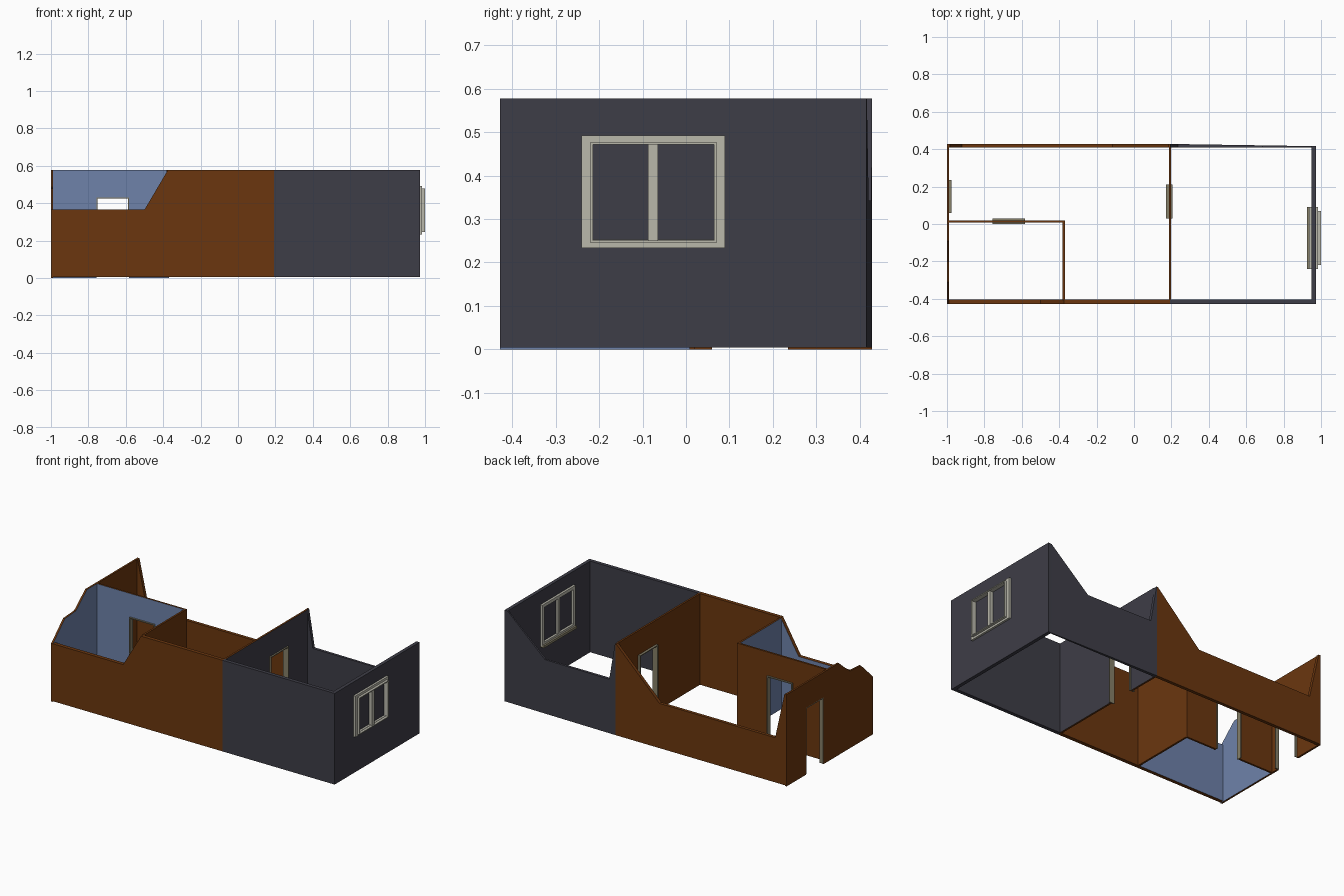
import bpy, bmesh
from mathutils import Vector

if "Cube" in bpy.data.objects:
    bpy.data.objects.remove(bpy.data.objects["Cube"])


def material(name, rgb):
    m = bpy.data.materials.new(name)
    m.diffuse_color = (*rgb, 1)
    m.use_nodes = True
    m.node_tree.nodes["Principled BSDF"].inputs["Base Color"].default_value = m.diffuse_color
    return m


BROWN = material("brown_plaster", (0.147, 0.037, 0.0045))
GREY = material("dark_grey_plaster", (0.048, 0.047, 0.063))
BLUE = material("blue_plaster", (0.156, 0.223, 0.402))
CREAM = material("cream_frame", (0.49, 0.48, 0.41))
TAN = material("tan_trim", (0.24, 0.215, 0.14))
TOP = 0.577


def finish(name, bm, mats):
    bmesh.ops.recalc_face_normals(bm, faces=bm.faces)
    me = bpy.data.meshes.new(name)
    bm.to_mesh(me)
    bm.free()
    for m in mats:
        me.materials.append(m)
    ob = bpy.data.objects.new(name, me)
    bpy.context.collection.objects.link(ob)
    return ob


def wall(name, axis, a, b, profile, mat, side=None, side_mat=None, taper=None):
    """Extrude a (length, height) profile from a to b across the wall.
    Faces pointing along 'side' get side_mat."""
    bm = bmesh.new()
    rings = []
    for t in (a, b):
        pts = [(t, u, z) if axis == 'x' else (u, t, z) for u, z in profile]
        rings.append([bm.verts.new(p) for p in pts])
    bm.faces.new(rings[0])
    bm.faces.new(rings[1])
    n = len(profile)
    for i in range(n):
        j = (i + 1) % n
        bm.faces.new((rings[0][i], rings[0][j], rings[1][j], rings[1][i]))
    if taper:
        for v in rings[1]:
            v.co.y -= taper(v.co.x)
    bmesh.ops.recalc_face_normals(bm, faces=bm.faces)
    if side:
        for f in bm.faces:
            if f.normal.dot(Vector(side)) > 0.9:
                f.material_index = 1
    return finish(name, bm, [mat, side_mat or mat])


def boxes(name, spans, mat):
    """Several boxes (x0, x1, y0, y1, z0, z1) joined as one part."""
    bm = bmesh.new()
    for x0, x1, y0, y1, z0, z1 in spans:
        r = bmesh.ops.create_cube(bm, size=1)
        for v in r["verts"]:
            v.co = (x0 if v.co.x < 0 else x1, y0 if v.co.y < 0 else y1,
                    z0 if v.co.z < 0 else z1)
    return finish(name, bm, [mat])


def panel(u0, u1, z0=0.004, door=None):
    """Full-height wall profile with an optional doorway (u0, u1, height)."""
    pts = [(u0, z0)]
    if door:
        d0, d1, h = door
        pts += [(d0, z0), (d0, h), (d1, h), (d1, z0)]
    return pts + [(u1, z0), (u1, TOP), (u0, TOP)]


# Front wall, one piece for each room
wall("front_wall_bathroom", 'y', -0.428, -0.405,
     [(-0.988, 0.004), (-0.37, 0.004), (-0.37, TOP), (-0.375, TOP),
      (-0.5, 0.365), (-0.988, 0.365)], BROWN, (0, 1, 0), BLUE)
wall("front_wall_hall", 'y', -0.428, -0.405, panel(-0.37, 0.192), BROWN)
wall("front_wall_bedroom", 'y', -0.428, -0.405, panel(0.192, 0.95), GREY)

# Back wall, broken down low between its peaks
wall("back_wall_hall", 'y', 0.408, 0.428,
     [(-0.988, 0.004), (0.192, 0.004), (0.192, TOP), (0.185, TOP),
      (-0.115, 0.285), (-0.92, 0.285), (-0.985, TOP), (-0.988, TOP)], BROWN)
wall("back_wall_bedroom", 'y', 0.408, 0.428,
     [(0.192, 0.004), (0.95, 0.004), (0.95, TOP), (0.687, 0.343),
      (0.235, 0.343), (0.195, TOP), (0.192, TOP)], GREY,
     taper=lambda x: (x - 0.192) / 0.78 * 0.012)

# Left wall, with jagged broken top over the bathroom
wall("left_wall_bathroom", 'x', -1, -0.988,
     [(-0.428, 0), (0.012, 0), (0.012, TOP), (-0.09, TOP), (-0.2, 0.485),
      (-0.31, 0.478), (-0.428, 0.365)], BROWN, (1, 0, 0), BLUE)
wall("left_wall_hall", 'x', -1, -0.988,
     panel(0.012, 0.428, 0, (0.06, 0.235, 0.42)), BROWN)

# Right wall and inner partitions
wall("right_wall", 'x', 0.95, 0.972, panel(-0.428, 0.416), GREY)
wall("bedroom_partition", 'x', 0.186, 0.198,
     panel(-0.405, 0.408, 0.004, (0.03, 0.21, 0.425)), BROWN, (1, 0, 0), GREY)
wall("bathroom_back_partition", 'y', 0.008, 0.02,
     panel(-0.988, -0.37, 0, (-0.757, -0.582, 0.43)), BROWN, (0, -1, 0), BLUE)
wall("bathroom_side_partition", 'x', -0.382, -0.37,
     panel(-0.405, 0.008), BROWN, (-1, 0, 0), BLUE)


# Door linings: two jambs and a head
def door_frame(name, axis, a, b, d0, d1, h, t=0.006):
    parts = [(d0, d0 + t, 0.004, h), (d1 - t, d1, 0.004, h), (d0 + t, d1 - t, h - t, h)]
    if axis == 'x':
        spans = [(a, b, u0, u1, z0, z1) for u0, u1, z0, z1 in parts]
    else:
        spans = [(u0, u1, a, b, z0, z1) for u0, u1, z0, z1 in parts]
    boxes(name, spans, TAN)


door_frame("entrance_door_frame", 'x', -0.999, -0.975, 0.06, 0.235, 0.42)
door_frame("bedroom_door_frame", 'x', 0.172, 0.207, 0.03, 0.21, 0.425)
door_frame("bathroom_door_frame", 'y', 0.0, 0.029, -0.757, -0.582, 0.43)


# Window: rings of four bars on both faces of the right wall
def ring(x0, x1, y0, y1, z0, z1, w):
    return [(x0, x1, y0, y0 + w, z0, z1), (x0, x1, y1 - w, y1, z0, z1),
            (x0, x1, y0 + w, y1 - w, z0, z0 + w), (x0, x1, y0 + w, y1 - w, z1 - w, z1)]


boxes("window_outer_frame", ring(0.97, 0.985, -0.24, 0.09, 0.233, 0.492, 0.02), CREAM)
boxes("window_inner_frame", ring(0.936, 0.952, -0.24, 0.09, 0.233, 0.492, 0.02), CREAM)
boxes("window_sash", ring(0.97, 1.0, -0.22, 0.07, 0.245, 0.477, 0.006), CREAM)
boxes("window_mullion", [(0.97, 0.995, -0.087, -0.065, 0.251, 0.471),
                         (0.936, 0.952, -0.087, -0.065, 0.253, 0.472)], CREAM)
boxes("window_sill", [(0.925, 0.952, -0.24, 0.09, 0.225, 0.24)], TAN)
